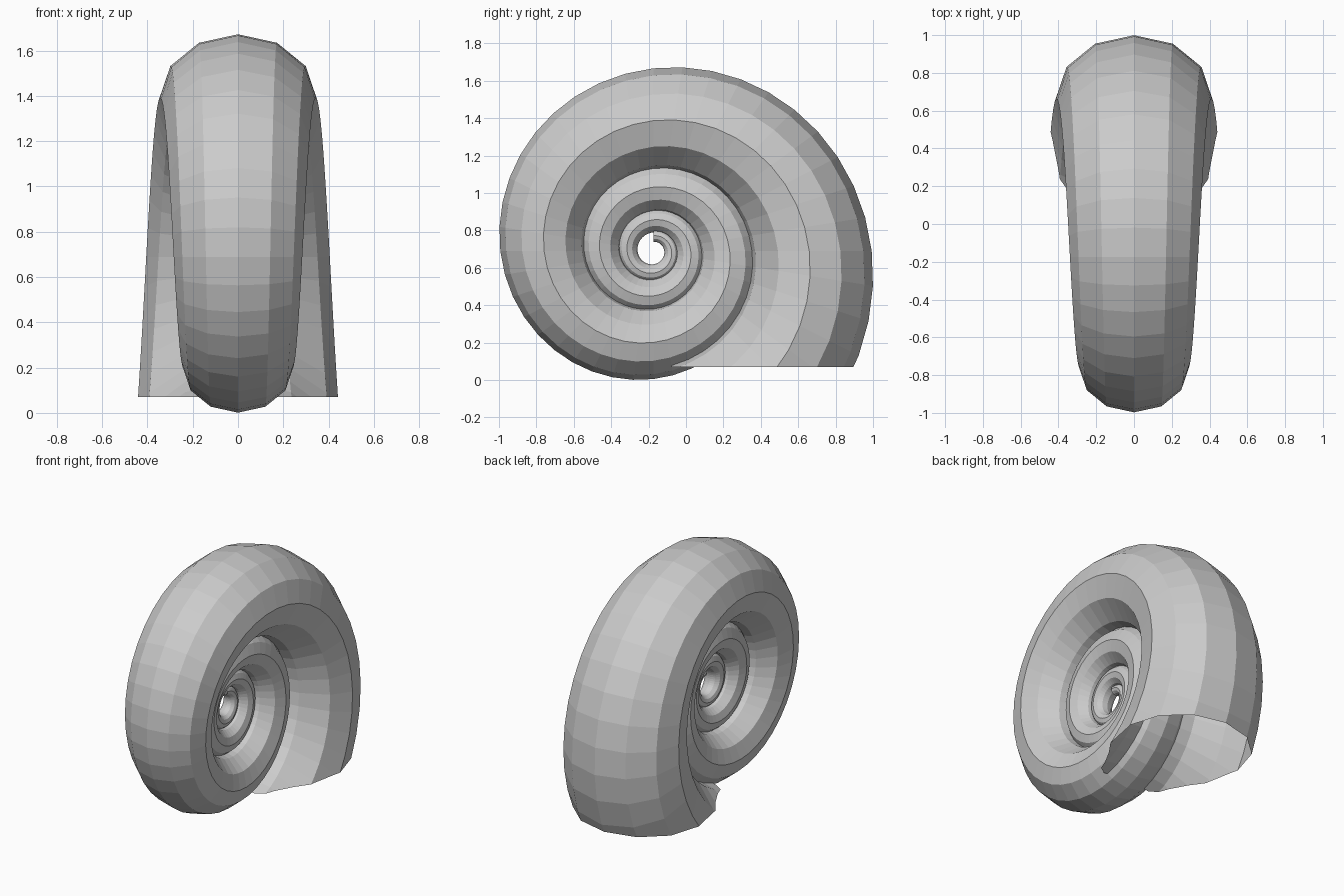
import bpy
import bmesh
from math import radians, sin, cos, exp, pi

cube = bpy.data.objects.get("Cube")
if cube:
    bpy.data.objects.remove(cube, do_unlink=True)

# Shell proportions
CENTRE_Y, CENTRE_Z = -0.175, 0.689
GROWTH = 0.1135                 # logarithmic growth per radian
SIZE = 1.168                    # outer radius at angle zero
SIDES = 12                      # sides of the tube
STEP = 9                        # degrees between rings
START, END = 1170, -81          # the tube winds inwards to outwards
MOUTH_Z = 0.07


def ring(bm, degrees):
    """One elliptical section of the tube, scaled with the spiral."""
    a = radians(degrees)
    outer = SIZE * exp(-GROWTH * a)
    verts = []
    for i in range(SIDES):
        t = 2 * pi * i / SIDES
        radius = outer * (0.714 + 0.286 * cos(t))
        x = outer * 0.347 * sin(t)
        verts.append(bm.verts.new((x, CENTRE_Y + radius * cos(a),
                                   CENTRE_Z + radius * sin(a))))
    return verts


# Coiled tube, open at both ends
bm = bmesh.new()
rings = [ring(bm, d) for d in range(START, END - 1, -STEP)]
strips = []
for a, b in zip(rings, rings[1:]):
    strips.append([bm.faces.new((a[i], a[(i + 1) % SIDES],
                                 b[(i + 1) % SIDES], b[i]))
                   for i in range(SIDES)])
bmesh.ops.recalc_face_normals(bm, faces=bm.faces)

# Level cut at the mouth, on the last part of the coil only
last = [f for strip in strips[-10:] for f in strip]
geom = set(last)
for f in last:
    geom.update(f.verts)
    geom.update(f.edges)
bmesh.ops.bisect_plane(bm, geom=list(geom), plane_co=(0, 0, MOUTH_Z),
                       plane_no=(0, 0, -1), clear_outer=True)

mesh = bpy.data.meshes.new("spiral_shell")
bm.to_mesh(mesh)
bm.free()
shell = bpy.data.objects.new("spiral_shell", mesh)
bpy.context.collection.objects.link(shell)

# Plain grey surface
grey = bpy.data.materials.new("light_grey")
grey.use_nodes = True
colour = (0.6, 0.6, 0.6, 1)
grey.diffuse_color = colour
grey.node_tree.nodes["Principled BSDF"].inputs["Base Color"].default_value = colour
mesh.materials.append(grey)
